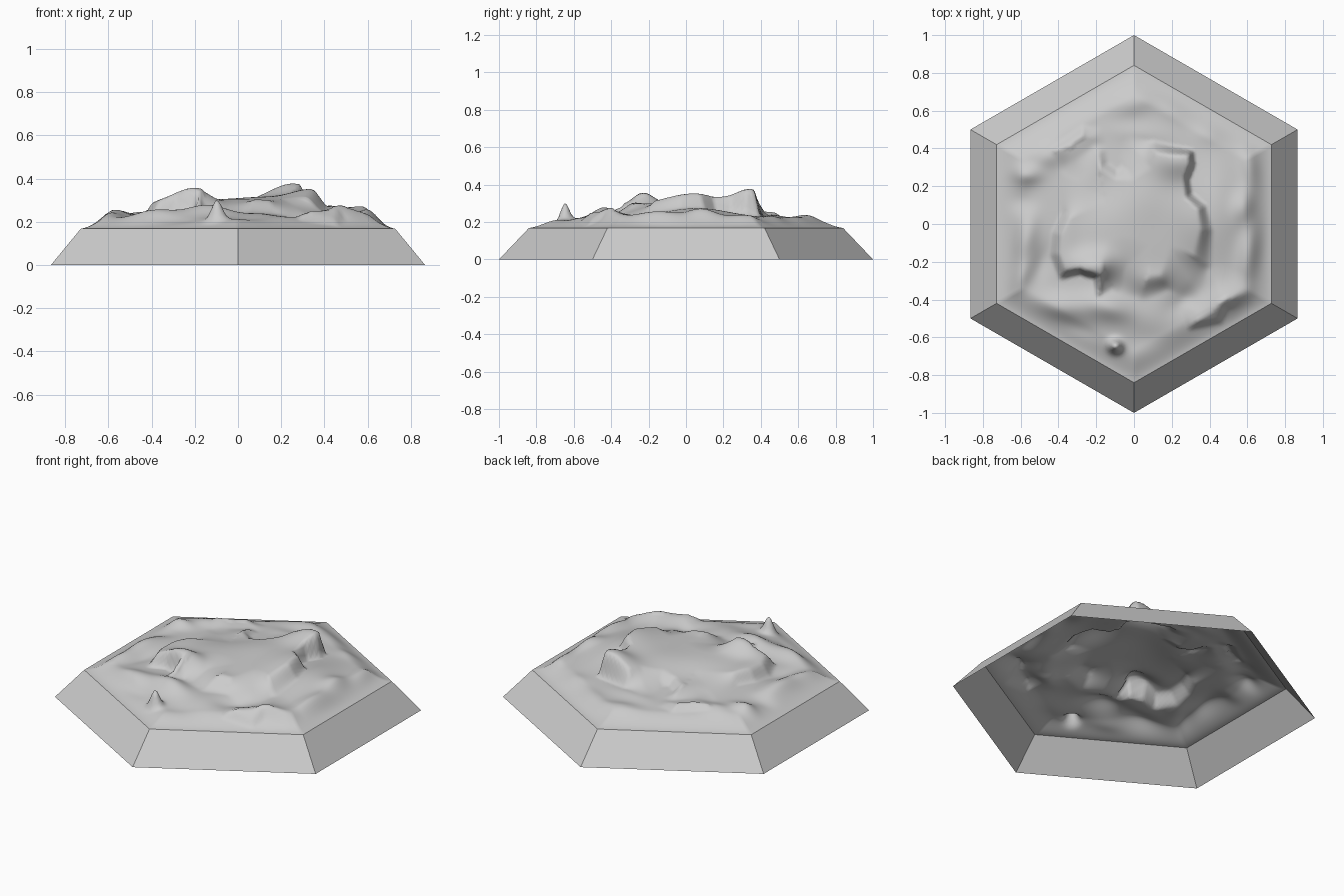
import bpy, bmesh, math

if "Cube" in bpy.data.objects:
    bpy.data.objects.remove(bpy.data.objects["Cube"])

RIM_R, RIM_Z, N = 0.84, 0.168, 56
APOTHEM = RIM_R * math.cos(math.pi / 6)

# Plateau outlines: x, y, slope width at that corner (small = cliff)
CENTRAL = [(-.19, .37, .06), (-.16, .31, .03), (-.09, .26, .03), (-.03, .28, .06), (.03, .37, .12),
           (.10, .41, .04), (.20, .39, .03), (.30, .38, .02), (.31, .32, .02), (.28, .24, .02),
           (.29, .15, .025), (.36, .09, .03), (.385, -.03, .04), (.36, -.20, .06), (.27, -.26, .18),
           (.16, -.31, .05), (.05, -.34, .07), (-.05, -.24, .18), (-.15, -.30, .08),
           (-.19, -.37, .02), (-.20, -.28, .02), (-.29, -.25, .02), (-.38, -.27, .03),
           (-.42, -.16, .03), (-.41, -.05, .03), (-.36, .05, .03), (-.27, .20, .18)]
SOUTH_EAST = [(.30, -.54, .03), (.46, -.52, .02), (.48, -.44, .03), (.58, -.37, .10),
              (.45, -.34, .14), (.32, -.46, .10)]
NORTH_WEST = [(-.42, .39, .03), (-.34, .45, .03), (-.27, .50, .03), (-.22, .46, .08),
              (-.32, .36, .12)]

# Bumps: x, y, height, length, width, angle in degrees
PLATEAU_BUMPS = [(.25, .35, .085, .15, .11, 0), (.31, .04, .042, .24, .12, 95),
                 (-.21, -.23, .066, .13, .08, 0), (-.36, -.06, .01, .15, .06, 90),
                 (.10, .15, .012, .15, .15, 0), (-.16, .20, -.025, .18, .12, 45),
                 (.08, -.30, .012, .12, .06, 0)]
GROUND_BUMPS = [(-.10, -.65, .105, .034, .032, 0), (-.38, -.44, .035, .13, .07, -8),
                (-.14, -.44, .050, .13, .07, -15), (.12, -.48, .012, .10, .10, 0),
                (.44, .06, .045, .24, .13, 95), (.58, .09, .035, .09, .06, 80),
                (.62, -.14, .040, .17, .06, 80), (.50, -.42, .020, .08, .08, 0),
                (0, .64, .020, .12, .06, 15), (.20, .62, .015, .10, .06, -30),
                (-.45, .36, .025, .10, .06, 15), (-.57, .26, .035, .08, .05, 0),
                (-.60, .12, -.015, .08, .06, 0), (-.57, -.08, .035, .14, .06, 80),
                (-.48, -.20, -.015, .10, .05, 70), (-.60, -.28, .020, .10, .05, 60),
                (-.28, -.56, -.015, .12, .05, -20), (.05, -.62, -.010, .12, .07, 0),
                (.02, .48, .010, .15, .05, -5), (.40, .48, .012, .08, .06, 0),
                (.62, .30, .025, .12, .05, 100), (.28, -.40, -.02, .12, .06, 30)]


def smooth(t):
    t = max(0, min(1, t))
    return t * t * (3 - 2 * t)


def mask(x, y, poly):
    """1 inside the outline, 0 outside, blended over the local width."""
    best, width, inside = 9, 1, False
    for (ax, ay, aw), (bx, by, bw) in zip(poly, poly[1:] + poly[:1]):
        dx, dy = bx - ax, by - ay
        t = max(0, min(1, ((x - ax) * dx + (y - ay) * dy) / (dx * dx + dy * dy)))
        d = math.hypot(x - ax - t * dx, y - ay - t * dy)
        if d < best:
            best, width = d, aw + t * (bw - aw)
        if (ay > y) != (by > y) and x < ax + (y - ay) / dy * dx:
            inside = not inside
    return smooth(0.5 + (best if inside else -best) / (2 * width))


def bumps(x, y, table):
    total = 0
    for bx, by, h, length, width, angle in table:
        c, s = math.cos(math.radians(angle)), math.sin(math.radians(angle))
        u, v = (x - bx) * c + (y - by) * s, (y - by) * c - (x - bx) * s
        total += h * math.exp(-(u / length) ** 2 - (v / width) ** 2)
    return total


def height(x, y):
    reach = max(abs(x * math.cos(a) + y * math.sin(a)) for a in (0, math.pi / 3, -math.pi / 3))
    rise = smooth((APOTHEM - reach + 0.012) / 0.16) - smooth(0.012 / 0.16)
    dome = 0.042 + 0.045 * math.exp(-(x * x + y * y) / 0.25)
    top = mask(x, y, CENTRAL) * (0.053 + bumps(x, y, PLATEAU_BUMPS))
    ledges = 0.04 * mask(x, y, SOUTH_EAST) + 0.03 * mask(x, y, NORTH_WEST)
    return RIM_Z + rise * (dome + top + ledges + bumps(x, y, GROUND_BUMPS))


def add_object(name, bm):
    mesh = bpy.data.meshes.new(name)
    bm.to_mesh(mesh)
    bm.free()
    obj = bpy.data.objects.new(name, mesh)
    bpy.context.collection.objects.link(obj)
    return obj


# Terrain: triangular lattice filling the hexagonal rim
bm = bmesh.new()
lattice = {}
for q in range(-N, N + 1):
    for r in range(-N, N + 1):
        if abs(q + r) <= N:
            x = RIM_R / N * q * math.cos(math.pi / 6)
            y = RIM_R / N * (q * 0.5 + r)
            lattice[q, r] = bm.verts.new((x, y, height(x, y)))
for q, r in list(lattice):
    for tri in (((q, r), (q + 1, r), (q, r + 1)), ((q, r), (q + 1, r - 1), (q + 1, r))):
        if all(k in lattice for k in tri):
            bm.faces.new([lattice[k] for k in tri]).smooth = True
add_object("terrain", bm)

# Sloped skirt: six flat sides, open underneath
bm = bmesh.new()
rings = []
for radius, z in ((1, 0), (RIM_R, RIM_Z)):
    rings.append([bm.verts.new((radius * math.cos(a), radius * math.sin(a), z))
                  for a in (math.radians(30 + 60 * i) for i in range(6))])
for i in range(6):
    j = (i + 1) % 6
    bm.faces.new((rings[0][i], rings[0][j], rings[1][j], rings[1][i]))
add_object("base_skirt", bm)
